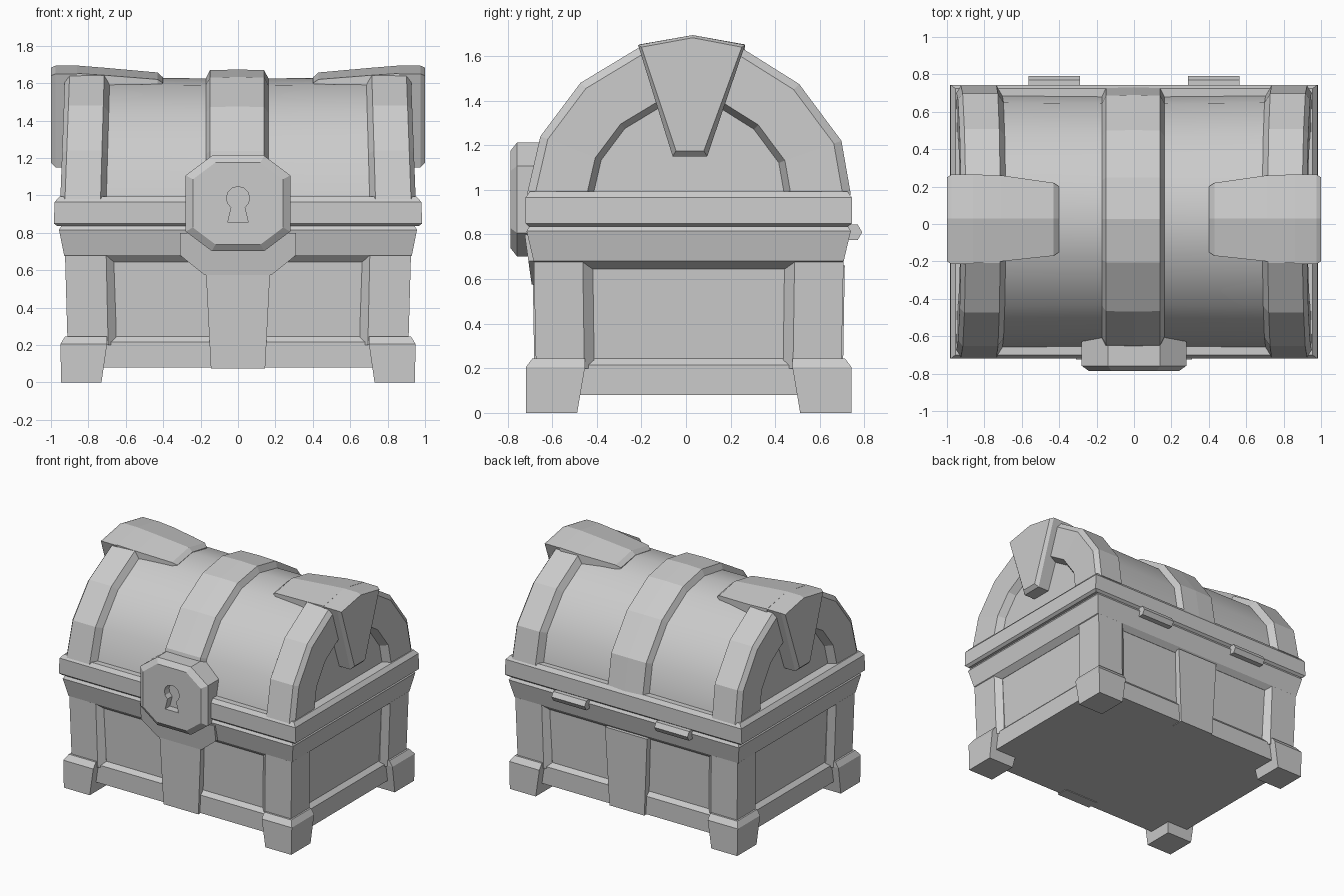
import bpy, bmesh, math

if "Cube" in bpy.data.objects:
    bpy.data.objects.remove(bpy.data.objects["Cube"])

GREY = bpy.data.materials.new("light_grey")
GREY.diffuse_color = (0.6, 0.6, 0.6, 1)
GREY.use_nodes = True
GREY.node_tree.nodes["Principled BSDF"].inputs["Base Color"].default_value = GREY.diffuse_color
CY = 0.012  # depth centre of the chest


def loft(name, rings, smooth=None):
    """Skin a row of equal-length point rings and close both ends."""
    bm = bmesh.new()
    vs = [[bm.verts.new(p) for p in r] for r in rings]
    n = len(vs[0])
    for a, b in zip(vs, vs[1:]):
        for i in range(n):
            j = (i + 1) % n
            bm.faces.new((a[i], a[j], b[j], b[i]))
    bm.faces.new(vs[0])
    bm.faces.new(vs[-1])
    bmesh.ops.recalc_face_normals(bm, faces=bm.faces)
    me = bpy.data.meshes.new(name)
    bm.to_mesh(me)
    bm.free()
    me.materials.append(GREY)
    ob = bpy.data.objects.new(name, me)
    bpy.context.collection.objects.link(ob)
    if smooth:
        bpy.ops.object.select_all(action='DESELECT')
        ob.select_set(True)
        bpy.context.view_layer.objects.active = ob
        bpy.ops.object.shade_smooth_by_angle(angle=math.radians(smooth))
    return ob


def tower(name, sections):
    """Stack of centred rectangles given as (half x, half y, z)."""
    return loft(name, [[(-x, CY - y, z), (x, CY - y, z), (x, CY + y, z), (-x, CY + y, z)]
                       for x, y, z in sections])


def box(name, lo, hi, sx=1, sy=1):
    """Tapered box between two rectangles (x0, x1, y0, y1, z), mirrored by signs."""
    return loft(name, [[(sx * x, CY + sy * y, z) for x, y in
                        ((x0, y0), (x1, y0), (x1, y1), (x0, y1))]
                       for x0, x1, y0, y1, z in (lo, hi)])


# ---- Base: recessed panels, bottom rail and upper rim
tower("base_panels", [(0.86, 0.64, 0.085), (0.885, 0.66, 0.70)])
tower("bottom_rail", [(0.895, 0.672, 0.08), (0.895, 0.672, 0.215), (0.86, 0.64, 0.25)])
tower("base_rim", [(0.885, 0.66, 0.645), (0.93, 0.695, 0.68),
                   (0.957, 0.727, 0.815), (0.945, 0.715, 0.835)])

# ---- Corner posts with chamfered inner edges, and feet
post = [(0.925, 0.695), (0.925, 0.475), (0.885, 0.43), (0.83, 0.43),
        (0.66, 0.58), (0.66, 0.655), (0.705, 0.695)]
for sx in (-1, 1):
    for sy in (-1, 1):
        loft("corner_post", [[(sx * x * k, CY + sy * y * k, z) for x, y in post]
                             for k, z in ((0.985, 0.2), (1, 0.69))])
        foot = [(0.73, 0.945, 0.50, 0.73, 0), (0.70, 0.95, 0.465, 0.73, 0.205),
                (0.70, 0.925, 0.465, 0.70, 0.245)]
        loft("foot", [[(sx * x, CY + sy * y, z) for x, y in
                       ((x0, y0), (x1, y0), (x1, y1), (x0, y1))]
                      for x0, x1, y0, y1, z in foot])

# ---- Centre straps on the base, front and back
for sy in (-1, 1):
    box("base_strap", (-0.145, 0.145, 0.6, 0.69, 0.075),
        (-0.175, 0.175, 0.6, 0.70, 0.66), 1, sy)

# ---- Dropped section of the front rim
drop = [(-0.31, 0.68), (-0.18, 0.575), (0.18, 0.575), (0.31, 0.68), (0.31, 0.80), (-0.31, 0.80)]
loft("rim_drop", [[(x, y - 0.14 * (z - 0.575), z) for x, z in drop] for y in (-0.62, -0.692)])

# ---- Lid rim
tower("lid_rim", [(0.965, 0.715, 0.835), (0.985, 0.732, 0.85),
                  (0.98, 0.732, 0.965), (0.955, 0.712, 0.993)])

# ---- Domed lid
DOME = [(-0.725, 0.0), (-0.665, 0.26), (-0.485, 0.50), (-0.22, 0.66), (0.015, 0.70),
        (0.24, 0.655), (0.495, 0.495), (0.685, 0.24), (0.727, 0.0)]


def dome_ring(x, s, lean=0.0):
    return [(x * (1 - lean * z * s), CY + y * s, 0.98 + z * s) for y, z in DOME]


loft("lid_panel", [dome_ring(x, s) for x, s in
                   ((-0.75, 0.93), (-0.4, 0.925), (0, 0.92), (0.4, 0.925), (0.75, 0.93))], 40)
loft("lid_strap", [dome_ring(x, s) for x, s in
                   ((-0.18, 0.9), (-0.15, 0.985), (0, 0.99), (0.14, 0.985), (0.17, 0.9))])
for sx in (-1, 1):
    # end band with a recessed half-round panel in its outer face
    ends = [(0.70, 0.92), (0.735, 1), (0.925, 1), (0.95, 0.95), (0.945, 0.63), (0.89, 0.59)]
    loft("lid_end_band", [dome_ring(sx * x, s, 0.04) for x, s in ends])

    # crown plate over the ridge
    crown = [(0.40, -0.15, 0.20, 1.60, 1.63), (0.43, -0.17, 0.22, 1.62, 1.657),
             (0.71, -0.20, 0.26, 1.642, 1.682), (0.86, -0.21, 0.265, 1.652, 1.694),
             (0.99, -0.21, 0.26, 1.645, 1.685)]
    loft("crown_plate", [[(sx * x, a, 1.52), (sx * x, a, ze), (sx * x, 0.03, zm),
                          (sx * x, b, ze), (sx * x, b, 1.52)] for x, a, b, ze, zm in crown[:4]])

    # wedge hanging down the end
    back = [(-0.215, 1.65), (0.03, 1.694), (0.265, 1.65), (0.095, 1.15), (-0.06, 1.15)]
    front = [(-0.20, 1.64), (0.03, 1.682), (0.25, 1.64), (0.08, 1.175), (-0.045, 1.175)]
    loft("end_wedge", [[(sx * x, y, z) for y, z in pts]
                       for x, pts in ((0.86, back), (0.975, back), (1.0, front))])

    # hinge barrel
    loft("hinge", [[(sx * x, 0.75 + 0.04 * math.cos(math.pi * i / 3),
                     0.81 + 0.04 * math.sin(math.pi * i / 3)) for i in range(6)]
                   for x in (0.29, 0.565)])

# ---- Lock plate: chamfered octagon with a keyhole cut into it
octagon = [(-0.28, -0.15), (-0.14, -0.255), (0.14, -0.255), (0.28, -0.15),
           (0.28, 0.15), (0.14, 0.255), (-0.14, 0.255), (-0.28, 0.15)]
lock = loft("lock_plate", [[(x * k, y, 0.957 + z * k) for x, z in octagon]
                           for y, k in ((-0.60, 1), (-0.758, 1), (-0.786, 0.86))])

arc = [math.radians(-55 + 290 * i / 10) for i in range(11)]
keyhole = [(0.062 * math.cos(a), 0.985 + 0.062 * math.sin(a)) for a in arc]
keyhole += [(-0.055, 0.855), (0.055, 0.855)]
cutter = loft("keyhole_cutter", [[(x, y, z) for x, z in keyhole] for y in (-0.85, -0.73)])
cutter.hide_render = True
mod = lock.modifiers.new("keyhole", 'BOOLEAN')
mod.operation = 'DIFFERENCE'
mod.solver = 'EXACT'
mod.object = cutter
bpy.context.view_layer.objects.active = lock
bpy.ops.object.modifier_apply(modifier=mod.name)
bpy.data.objects.remove(cutter)
